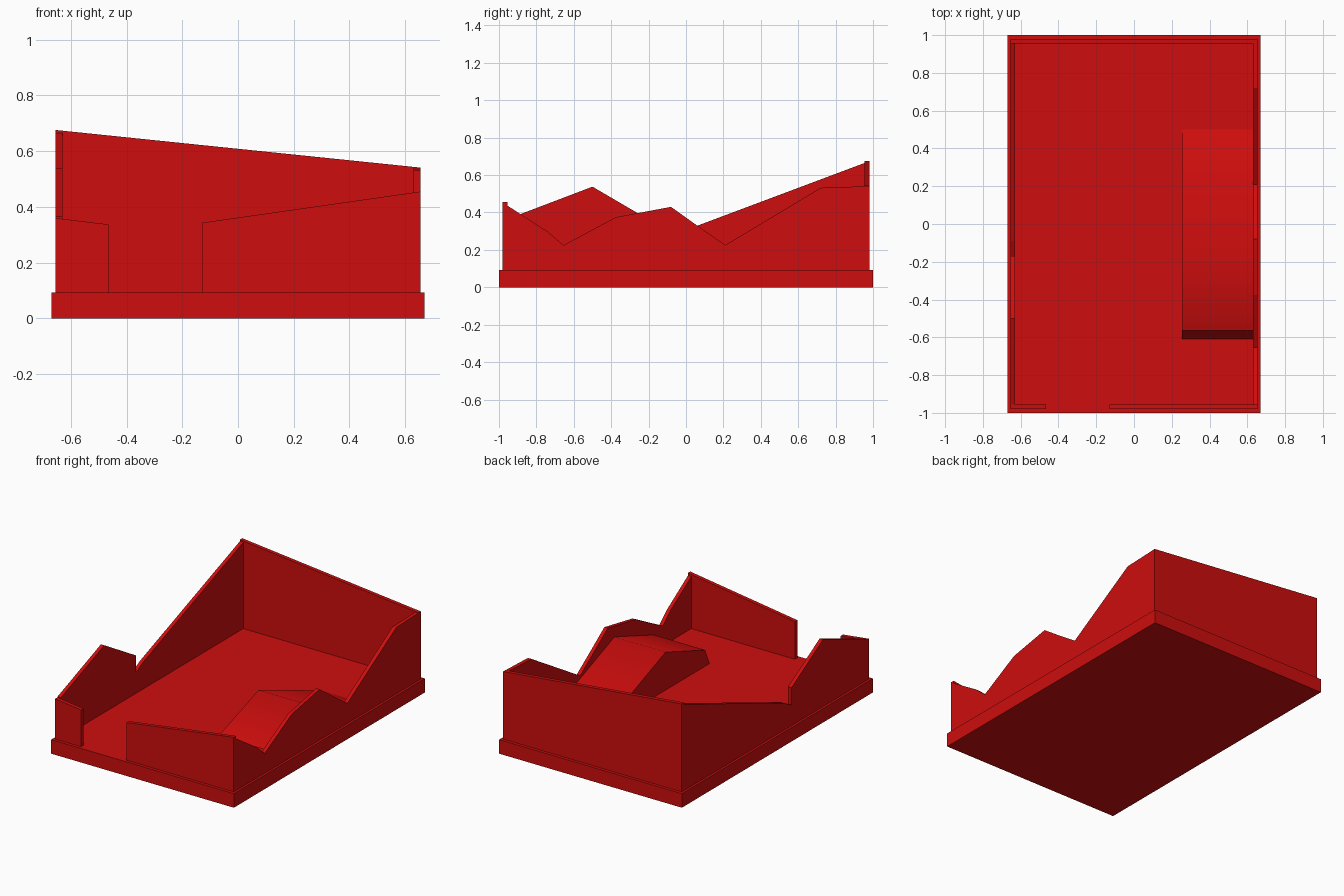
import bpy
import bmesh
import math

cube = bpy.data.objects.get("Cube")
if cube:
    bpy.data.objects.remove(cube, do_unlink=True)

# Single red finish
red = bpy.data.materials.new("red")
red.use_nodes = True
colour = (0.62, 0.004, 0.004, 1)
red.diffuse_color = colour
red.node_tree.nodes["Principled BSDF"].inputs["Base Color"].default_value = colour

FLOOR = 0.093            # top of the base slab
OUT_X, IN_X = 0.655, 0.63
OUT_Y, IN_Y = 0.98, 0.955


def panel(name, profile, axis, start, end):
    """Stand a (run, height) top line on the floor and extrude it along an axis."""
    outline = [(profile[0][0], FLOOR)] + profile + [(profile[-1][0], FLOOR)]
    bm = bmesh.new()
    verts = [bm.verts.new((start, u, z) if axis == "x" else (u, start, z))
             for u, z in outline]
    face = bm.faces.new(verts)
    moved = bmesh.ops.extrude_face_region(bm, geom=[face])["geom"]
    step = end - start
    bmesh.ops.translate(bm, vec=(step, 0, 0) if axis == "x" else (0, step, 0),
                        verts=[g for g in moved if isinstance(g, bmesh.types.BMVert)])
    bmesh.ops.recalc_face_normals(bm, faces=bm.faces)
    mesh = bpy.data.meshes.new(name)
    bm.to_mesh(mesh)
    bm.free()
    mesh.materials.append(red)
    obj = bpy.data.objects.new(name, mesh)
    bpy.context.collection.objects.link(obj)
    return obj


# Base slab
bpy.ops.mesh.primitive_cube_add(size=1, location=(0, 0, FLOOR / 2))
base = bpy.context.object
base.name = "base_slab"
base.scale = (1.34, 2, FLOOR)
base.data.materials.append(red)

# End walls, with a doorway gap in the front
panel("back_wall", [(-OUT_X, 0.676), (OUT_X, 0.541)], "y", IN_Y, OUT_Y)
panel("front_wall_right", [(-OUT_X, 0.36), (-0.465, 0.337)], "y", -OUT_Y, -IN_Y)
panel("front_wall_left", [(-0.13, 0.343), (OUT_X, 0.455)], "y", -OUT_Y, -IN_Y)

# Side walls with jagged tops
panel("right_wall",
      [(-IN_Y, 0.365), (-0.5, 0.538), (-0.17, 0.345), (-0.17, 0.23),
       (-0.09, 0.273), (IN_Y, 0.665)], "x", -OUT_X, -IN_X)
panel("left_wall",
      [(-IN_Y, 0.437), (-0.74, 0.298), (-0.655, 0.225), (-0.375, 0.375),
       (-0.08, 0.43), (0.06, 0.33), (0.21, 0.226), (0.72, 0.532),
       (IN_Y, 0.54)], "x", IN_X, OUT_X)

# Ramp beside the left wall: steep lip, rise to a crest, long slope down
ramp = panel("ramp", [(-0.565, 0.2), (-0.15, 0.345), (0.5, FLOOR + 0.001)],
             "x", 0.255, IN_X)
for v in ramp.data.vertices:
    if v.co.y < -0.5 and v.co.z < FLOOR + 0.01:
        v.co.y = -0.61
bpy.ops.object.select_all(action="DESELECT")
ramp.select_set(True)
bpy.context.view_layer.objects.active = ramp
bpy.ops.object.shade_smooth_by_angle(angle=math.radians(44))
